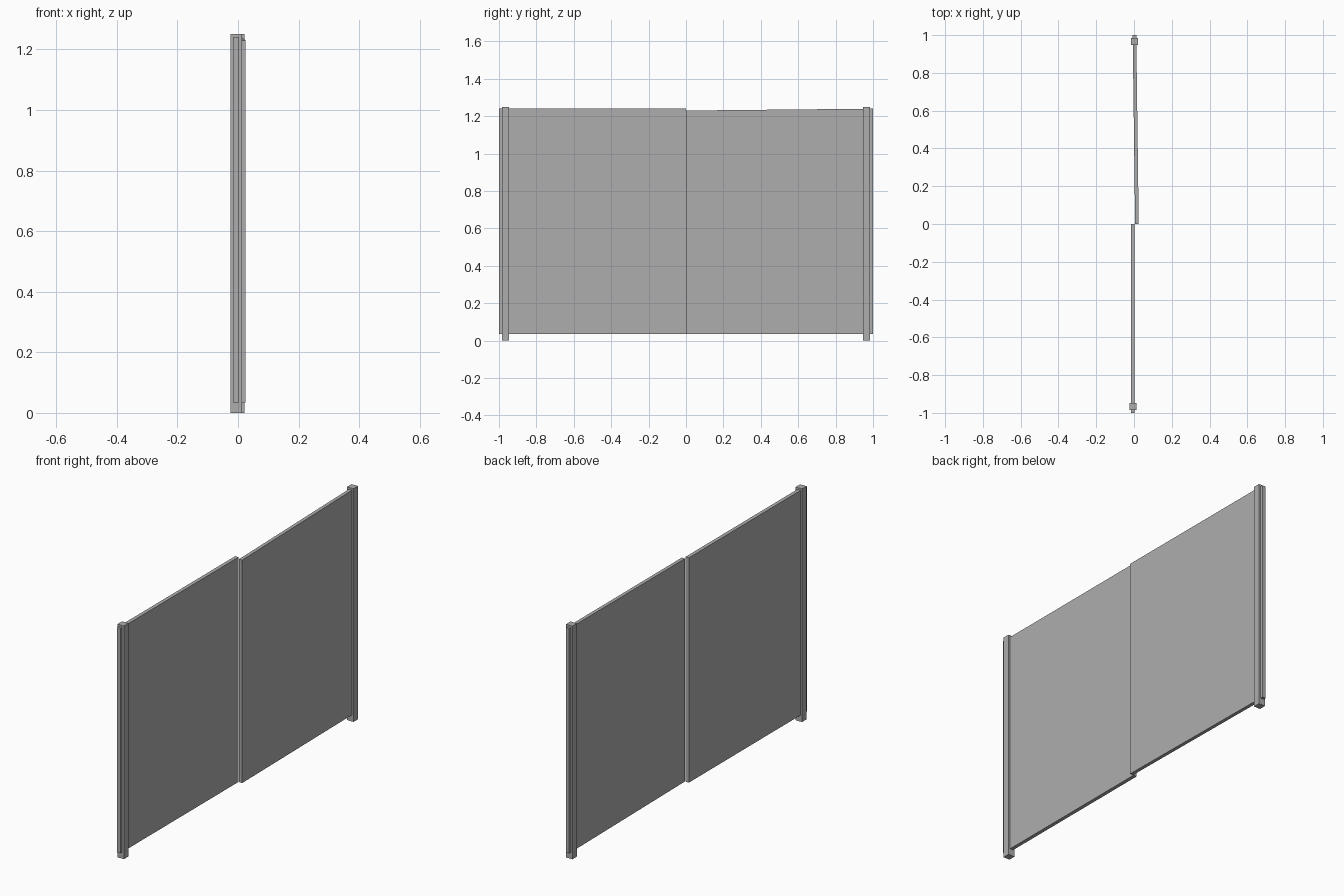
import bpy

default = bpy.data.objects.get("Cube")
if default:
    bpy.data.objects.remove(default, do_unlink=True)

# One plain painted grey for the whole gate
grey = bpy.data.materials.new("painted_grey")
grey.use_nodes = True
colour = (0.42, 0.42, 0.42, 1)
grey.diffuse_color = colour
grey.node_tree.nodes["Principled BSDF"].inputs["Base Color"].default_value = colour


def box(name, x, y, z):
    """Axis-aligned box from its (min, max) limits."""
    bpy.ops.mesh.primitive_cube_add(size=1)
    obj = bpy.context.object
    obj.name = name
    limits = (x, y, z)
    for v in obj.data.vertices:
        v.co = [lim[1] if c > 0 else lim[0] for c, lim in zip(v.co, limits)]
    obj.data.materials.append(grey)
    return obj


# Upright posts at both ends
box("front_post", (-0.025, 0.013), (-0.985, -0.947), (0, 1.25))
box("back_post", (-0.016, 0.022), (0.947, 0.985), (0, 1.25))

# Straight leaf
box("front_leaf", (-0.017, 0.003), (-1, 0), (0.035, 1.24))

# Second leaf stands slightly ajar and sags at its free edge
leaf = box("back_leaf", (-0.007, 0.012), (0, 1), (0.035, 1.24))
for v in leaf.data.vertices:
    free = 1 - v.co.y
    v.co.x += 0.013 * free
    if v.co.z > 1:
        v.co.z -= 0.01 * free
